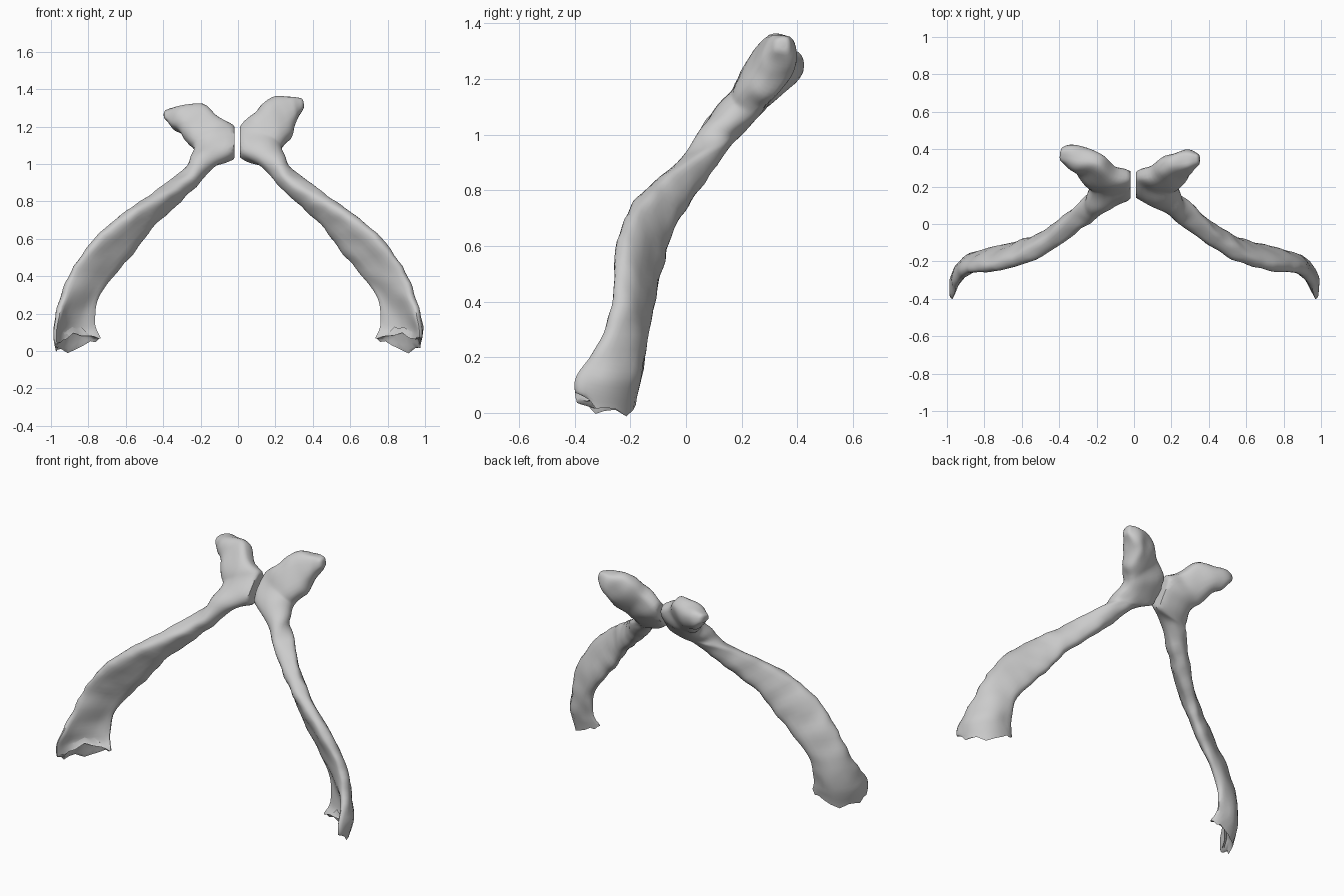
import bpy, bmesh, math
from mathutils import Vector, noise

if "Cube" in bpy.data.objects:
    bpy.data.objects.remove(bpy.data.objects["Cube"])

SEG, SUB = 24, 6

# Section stations from head tip to broken lower end, lateral edge A and medial edge B:
# A(x, y, z), B(x, y, z), thickness at A, thickness at B, bow of the section
HEAD_RIGHT = [
    (.345, .345, 1.285, .335, .35, 1.35, .07, .07, 0),
    (.308, .335, 1.22, .27, .345, 1.362, .13, .12, 0),
    (.283, .285, 1.15, .16, .325, 1.345, .15, .12, 0),
    (.25, .235, 1.11, .08, .275, 1.27, .15, .12, 0),
]
HEAD_LEFT = [
    (.382, .37, 1.23, .385, .37, 1.285, .08, .08, 0),
    (.345, .355, 1.185, .31, .365, 1.31, .13, .13, 0),
    (.295, .30, 1.155, .18, .34, 1.31, .15, .12, 0),
    (.265, .24, 1.11, .09, .275, 1.24, .15, .12, 0),
]
SHAFT = [
    (.235, .20, 1.08, -.005, .25, 1.18, .14, .12, 0),
    (.245, .15, 1.04, -.005, .165, 1.06, .14, .11, 0),
    (.27, .08, .985, .13, .14, .985, .14, .11, 0),
    (.33, .00, .92, .22, .11, .90, .13, .10, 0),
    (.44, -.10, .84, .345, .03, .78, .11, .09, 0),
    (.585, -.19, .745, .47, -.05, .655, .10, .08, 0),
    (.765, -.24, .60, .57, -.095, .515, .09, .07, .005),
    (.89, -.25, .42, .68, -.125, .385, .09, .06, .01),
    (.95, -.30, .26, .75, -.15, .265, .09, .06, .035),
    (.975, -.39, .13, .765, -.17, .14, .07, .06, .075),
    (.975, -.39, .055, .73, -.195, .075, .06, .05, .075),
]


def spline(rows):
    """Catmull-Rom interpolation of the stations."""
    rows = [rows[0]] + rows + [rows[-1]]
    out = []
    for i in range(1, len(rows) - 2):
        for s in range(SUB):
            t = s / SUB
            out.append([.5 * (2 * b + (c - a) * t + (2 * a - 5 * b + 4 * c - d) * t * t
                              + (3 * b - a - 3 * c + d) * t ** 3)
                        for a, b, c, d in zip(*rows[i - 1:i + 3])])
    return out + [list(rows[-1])]


def power(v, e):
    return math.copysign(abs(v) ** e, v)


def bone(name, rows, side, gap, end_drop):
    st = spline(rows)
    mids = [(Vector(r[:3]) + Vector(r[3:6])) / 2 for r in st]
    bm = bmesh.new()

    def ring(i, scale=1, shift=Vector(), ragged=0):
        r = st[i]
        tan = (mids[min(i + 2, len(st) - 1)] - mids[max(i - 2, 0)]).normalized()
        w = Vector(r[:3]) - Vector(r[3:6])
        n = w.cross(tan).normalized()
        vs = []
        for k in range(SEG):
            a = 2 * math.pi * k / SEG
            u, v = power(math.cos(a), .8) * scale, power(math.sin(a), .8) * scale
            th = r[7] + (r[6] - r[7]) * (u + 1) / 2
            p = mids[i] + w / 2 * u + n * (th / 2 * v + r[8] * (1 - u * u)) + shift
            # gentle bone-surface unevenness
            p += n * v * .011 * noise.noise(p * 11 + Vector((side * 7, 0, 0)))
            p += w.normalized() * u * .012 * noise.noise(p * 13)
            # ragged break: the front lip is chipped higher than the back
            p.z += ragged * (noise.noise(p * 22) * .03 - .035 * math.sin(a) * (1 - u * u)
                             - end_drop * max(u, 0) ** 2)
            p.x = max(p.x, gap)
            vs.append(bm.verts.new((p.x * side, p.y, p.z)))
        return vs

    # rounded head tip, then the shaft, then a hollow broken end
    t0 = (mids[0] - mids[2]).normalized()
    rings = [ring(0, .45, t0 * .012), ring(0, .8, t0 * .008)]
    last = len(st) - 1
    rings += [ring(i, 1, Vector(), max(0, 1 - (last - i) / 5)) for i in range(len(st))]
    rings += [ring(last, .8, Vector((0, 0, .008)), 1), ring(last, .6, Vector((0, 0, .035)), 1)]
    for a, b in zip(rings, rings[1:]):
        for k in range(SEG):
            j = (k + 1) % SEG
            bm.faces.new((a[k], a[j], b[j], b[k]))
    # caps: tip, and a strip of quads across the bowed broken end
    bm.faces.new(rings[0])
    end = rings[-1]
    for k in range(SEG // 2):
        q = [end[k], end[k + 1], end[SEG - k - 1], end[-k]]
        bm.faces.new(list(dict.fromkeys(q)))
    bmesh.ops.recalc_face_normals(bm, faces=bm.faces)
    me = bpy.data.meshes.new(name)
    bm.to_mesh(me)
    bm.free()
    ob = bpy.data.objects.new(name, me)
    bpy.context.collection.objects.link(ob)
    bpy.context.view_layer.objects.active = ob
    ob.select_set(True)
    bpy.ops.object.shade_smooth_by_angle(angle=math.radians(50))
    ob.select_set(False)


bone("right_bone", HEAD_RIGHT + SHAFT, 1, .01, 0)
bone("left_bone", HEAD_LEFT + SHAFT, -1, .02, .035)
